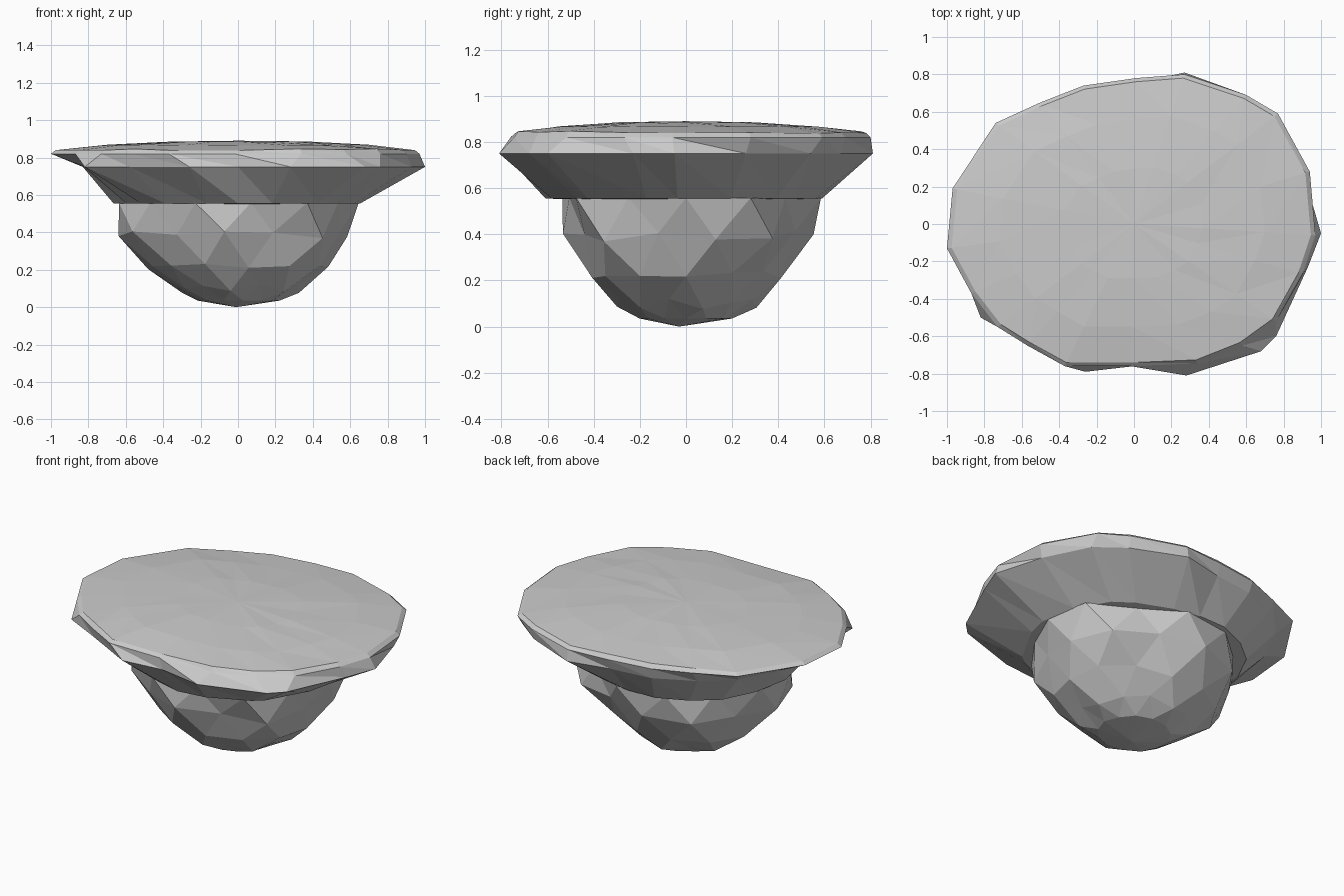
import bpy, bmesh, math, random

if "Cube" in bpy.data.objects:
    bpy.data.objects.remove(bpy.data.objects["Cube"])
random.seed(4)


def loft(name, rings, bottom=None, top=None, alternate=False):
    """Skin equal-length rings from low to high with triangles; a given point fans an end shut."""
    bm = bmesh.new()
    rows = [[bm.verts.new(p) for p in r] for r in rings]
    n = len(rows[0])
    for k, (a, b) in enumerate(zip(rows, rows[1:])):
        for i in range(n):
            j = (i + 1) % n
            if alternate and k % 2:
                bm.faces.new((a[i], a[j], b[j]))
                bm.faces.new((a[i], b[j], b[i]))
            else:
                bm.faces.new((a[i], a[j], b[i]))
                bm.faces.new((a[j], b[j], b[i]))
    if bottom:
        c = bm.verts.new(bottom)
        for i in range(n):
            bm.faces.new((rows[0][(i + 1) % n], rows[0][i], c))
    if top:
        c = bm.verts.new(top)
        for i in range(n):
            bm.faces.new((rows[-1][i], rows[-1][(i + 1) % n], c))
    me = bpy.data.meshes.new(name)
    bm.to_mesh(me)
    bm.free()
    ob = bpy.data.objects.new(name, me)
    bpy.context.collection.objects.link(ob)
    return ob


def scaled(pts, s, z, jz=0.0):
    return [(x * s, y * s, z + random.uniform(-jz, jz)) for x, y in pts]


# Irregular outlines: widest ledge of rock, and edge of the top surface
ledge = [(1, -.05), (.91, .26), (.77, .54), (.6, .67), (.27, .81), (0, .75),
         (-.26, .72), (-.5, .6), (-.68, .45), (-.8, .22), (-.83, -.05), (-.82, -.3),
         (-.82, -.5), (-.58, -.62), (-.26, -.79), (.0, -.76), (.28, -.81), (.68, -.68),
         (.76, -.6), (.93, -.23)]
edge = [(.97, -.06), (.94, .28), (.77, .59), (.6, .69), (.27, .8), (.01, .78),
        (-.27, .74), (-.5, .65), (-.74, .54), (-.97, .19), (-1, -.13), (-.87, -.37),
        (-.73, -.55), (-.57, -.65), (-.37, -.76), (-.02, -.76), (.34, -.745), (.58, -.65),
        (.76, -.52), (.9, -.27)]

# Flared rock collar, narrowing to a waist with a shallow shelf under it
waist = []
for x, y in ledge:
    a = math.atan2(y / .8, x)
    r = random.uniform(.95, 1.01)
    waist.append((.68 * r * math.cos(a), .605 * r * math.sin(a)))
loft("rock_collar", [scaled(waist, .75, .55), scaled(waist, 1, .555),
                     scaled(ledge, 1, .75), scaled(edge, 1, .82)])

# Slightly domed ground on top, with a crisp outer edge
loft("ground_top", [scaled(edge, 1, .82), scaled(edge, .975, .842, .005),
                    scaled(edge, .72, .866, .003), scaled(edge, .38, .884, .002)],
     top=(0, 0, .89))

# Faceted bowl underneath, nearly flush with the waist, with recessed clefts near the top
N = 13
cleft = {2: .9, 5: .9, 8: .92, 10: .86, 12: .93}
sizes = [(.035, .22, .2), (.1, .34, .31), (.22, .49, .43), (.39, .63, .56), (.558, .67, .595)]
rings = []
for k, (z, rx, ry) in enumerate(sizes):
    ring = []
    for i in range(N):
        a = 2 * math.pi * (i + (.5 if k % 2 else 0)) / N
        r = random.uniform(.95, 1.02) * (cleft.get(i, 1) if k > 2 else 1)
        dz = random.uniform(-.025, .025) if 0 < k < 4 else 0
        ring.append((rx * r * math.cos(a), ry * r * math.sin(a), z + dz))
    rings.append(ring)
loft("rock_bowl", rings, bottom=(-.01, -.03, 0), alternate=True)
